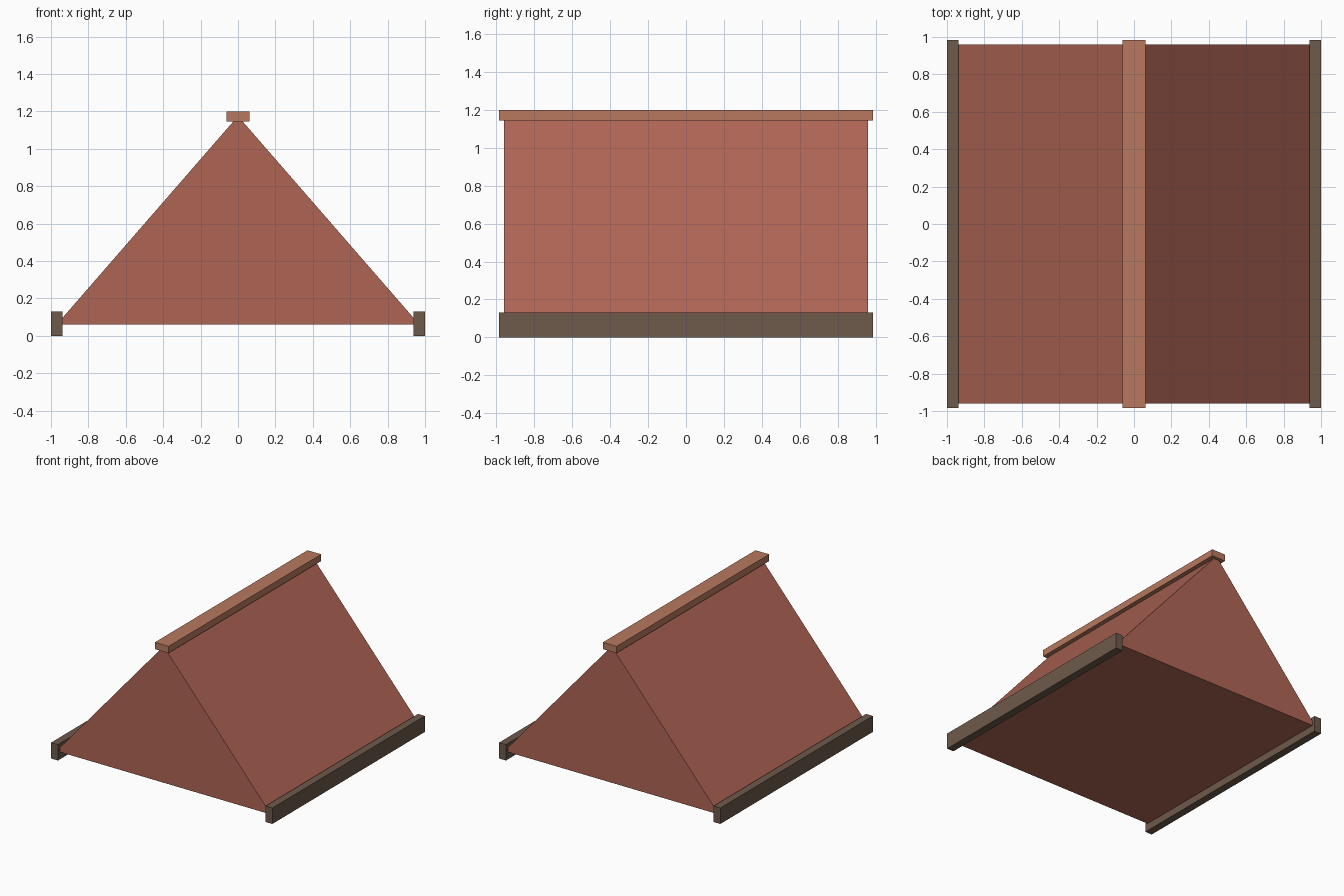
import bpy
import bmesh

if "Cube" in bpy.data.objects:
    bpy.data.objects.remove(bpy.data.objects["Cube"])


def material(name, rgb):
    m = bpy.data.materials.new(name)
    m.diffuse_color = (*rgb, 1)
    m.use_nodes = True
    m.node_tree.nodes["Principled BSDF"].inputs["Base Color"].default_value = m.diffuse_color
    return m


def prism(name, profile, half_len, mat):
    """Extrude an x-z profile along y, centred on y = 0."""
    bm = bmesh.new()
    face = bm.faces.new([bm.verts.new((x, -half_len, z)) for x, z in profile])
    ext = bmesh.ops.extrude_face_region(bm, geom=[face])
    verts = [v for v in ext["geom"] if isinstance(v, bmesh.types.BMVert)]
    bmesh.ops.translate(bm, verts=verts, vec=(0, 2 * half_len, 0))
    bmesh.ops.recalc_face_normals(bm, faces=bm.faces)
    mesh = bpy.data.meshes.new(name)
    bm.to_mesh(mesh)
    bm.free()
    mesh.materials.append(mat)
    ob = bpy.data.objects.new(name, mesh)
    bpy.context.collection.objects.link(ob)
    return ob


def rect(x0, x1, z0, z1):
    return [(x0, z0), (x1, z0), (x1, z1), (x0, z1)]


tile = material("roof_tile", (0.43, 0.13, 0.09))
cap = material("ridge_tile", (0.48, 0.19, 0.115))
wood = material("eave_wood", (0.156, 0.10, 0.07))

# Gabled roof body, closed underneath
prism("roof_body", [(-0.97, 0.06), (0.97, 0.06), (0, 1.175)], 0.96, tile)

# Ridge cap along the top
prism("ridge_cap", rect(-0.062, 0.062, 1.145, 1.2), 0.985, cap)

# Eave boards along both lower edges
for side, x0 in (("left", -1.0), ("right", 0.938)):
    prism(f"eave_board_{side}", rect(x0, x0 + 0.062, 0, 0.13), 0.985, wood)
